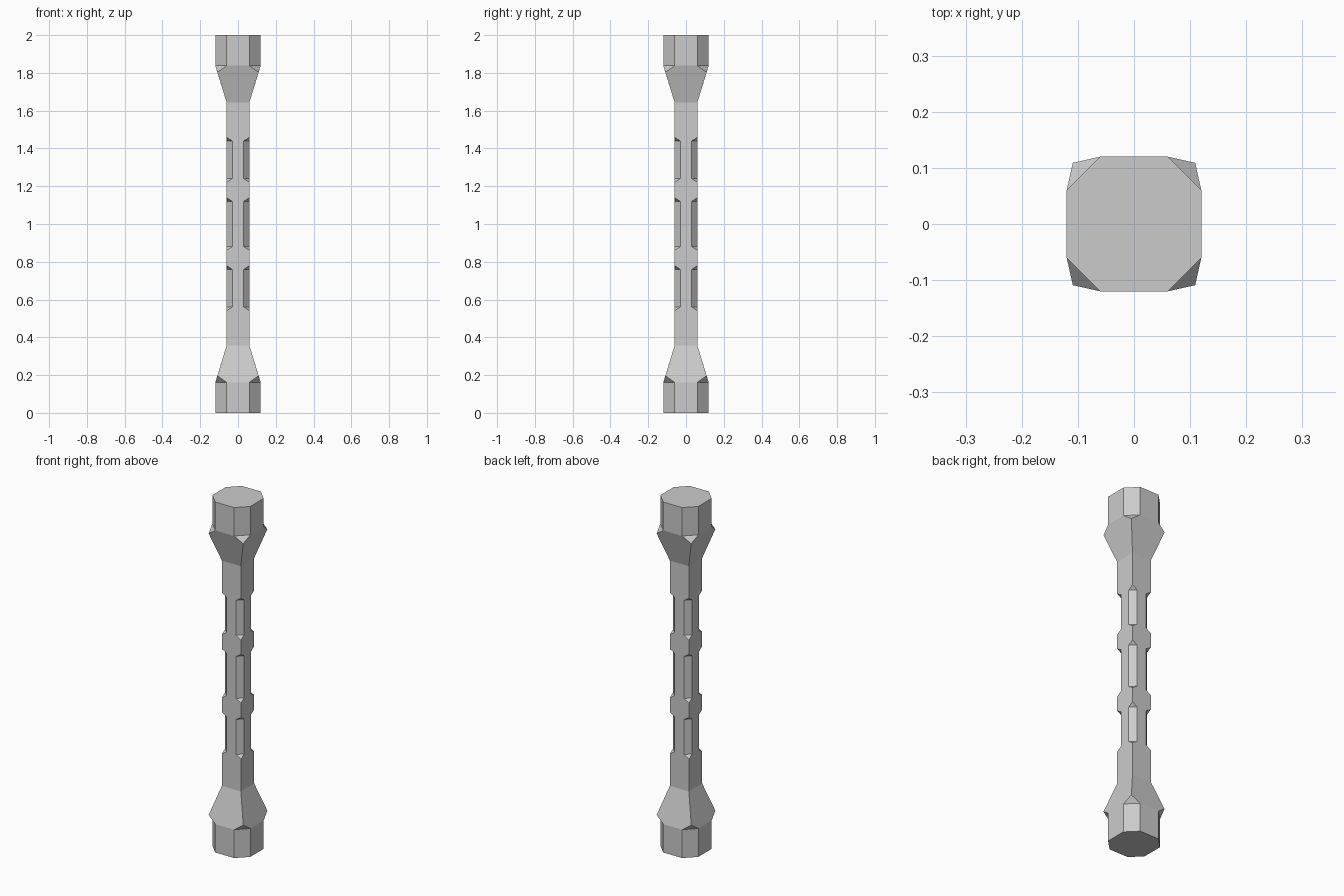
import bpy
import bmesh

if "Cube" in bpy.data.objects:
    bpy.data.objects.remove(bpy.data.objects["Cube"])

# Lower-half profile: (height, half width, half width of the flat between corner chamfers)
# flat == half width means a sharp, unchamfered corner
SHAFT, FLAT = 0.06, 0.03
lower = [
    (0.0, 0.12, 0.06),        # foot block
    (0.162, 0.12, 0.06),
    (0.197, 0.109, 0.109),    # chamfer runs out on the taper
    (0.357, SHAFT, SHAFT),    # start of shaft
    (0.541, SHAFT, SHAFT),    # outer chamfered stretch
    (0.56, SHAFT, FLAT),
    (0.76, SHAFT, FLAT),
    (0.779, SHAFT, SHAFT),
    (0.861, SHAFT, SHAFT),    # middle chamfered stretch
    (0.88, SHAFT, FLAT),
]
levels = lower + [(2 - z, h, f) for z, h, f in reversed(lower)]


def ring(bm, z, h, f):
    """Eight-sided section of a square with cut corners."""
    pts = [(h, -f), (h, f), (f, h), (-f, h), (-h, f), (-h, -f), (-f, -h), (f, -h)]
    return [bm.verts.new((x, y, z)) for x, y in pts]


# Skin the sections into a closed post
bm = bmesh.new()
rings = [ring(bm, *level) for level in levels]
for a, b in zip(rings, rings[1:]):
    for i in range(8):
        j = (i + 1) % 8
        bm.faces.new((a[i], a[j], b[j], b[i]))
bm.faces.new(rings[0][::-1])
bm.faces.new(rings[-1])

# Sharp corners collapse to single vertices, then coplanar pieces are joined
bmesh.ops.remove_doubles(bm, verts=bm.verts[:], dist=1e-5)
bmesh.ops.dissolve_limit(bm, angle_limit=0.01, verts=bm.verts[:], edges=bm.edges[:])
bmesh.ops.recalc_face_normals(bm, faces=bm.faces[:])

mesh = bpy.data.meshes.new("baluster_post")
bm.to_mesh(mesh)
bm.free()
bpy.context.collection.objects.link(bpy.data.objects.new("baluster_post", mesh))
